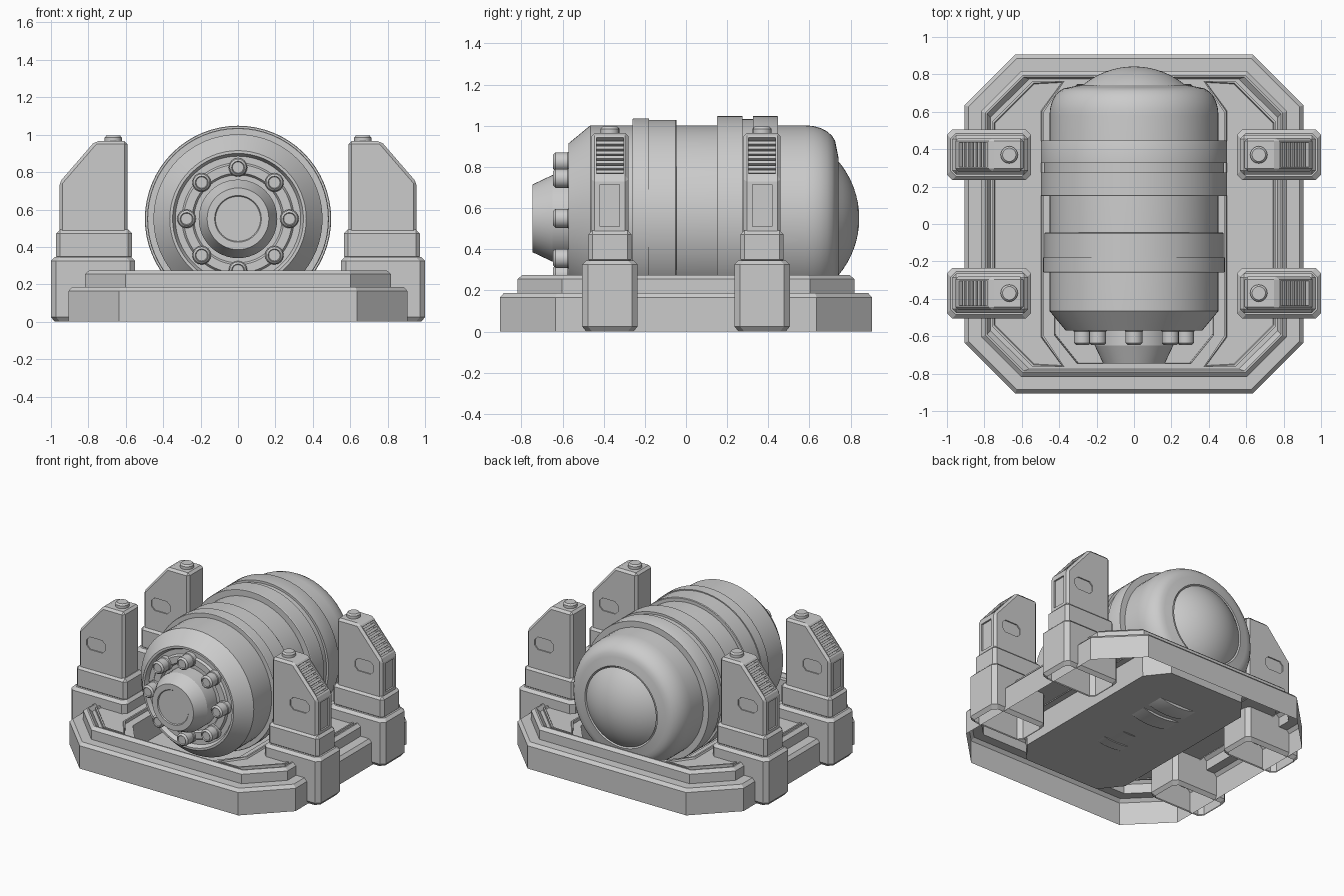
import bpy, bmesh, math
from mathutils import Vector, Matrix

if "Cube" in bpy.data.objects:
    bpy.data.objects.remove(bpy.data.objects["Cube"])


def make(name, bm, smooth=False):
    bmesh.ops.recalc_face_normals(bm, faces=bm.faces)
    me = bpy.data.meshes.new(name)
    bm.to_mesh(me)
    bm.free()
    ob = bpy.data.objects.new(name, me)
    bpy.context.collection.objects.link(ob)
    if smooth:
        bpy.ops.object.select_all(action='DESELECT')
        ob.select_set(True)
        bpy.context.view_layer.objects.active = ob
        bpy.ops.object.shade_smooth_by_angle(angle=math.radians(25))
    return ob


def bevel(ob, width):
    m = ob.modifiers.new("bevel", 'BEVEL')
    m.width, m.segments, m.limit_method = width, 1, 'ANGLE'


def mirror(ob, y=True):
    m = ob.modifiers.new("mirror", 'MIRROR')
    m.use_axis = (True, y, False)
    m.use_mirror_merge = False


def add_box(bm, lo, hi):
    lo, hi = Vector(lo), Vector(hi)
    mat = Matrix.Translation((lo + hi) / 2) @ Matrix.Diagonal((*(hi - lo), 1))
    bmesh.ops.create_cube(bm, size=1, matrix=mat)


def add_prism(bm, pts, y0, y1):
    """Extrude an x-z outline from y0 to y1."""
    f = bm.faces.new([bm.verts.new((x, y0, z)) for x, z in pts])
    r = bmesh.ops.extrude_face_region(bm, geom=[f])
    vs = [v for v in r['geom'] if isinstance(v, bmesh.types.BMVert)]
    bmesh.ops.translate(bm, verts=vs, vec=(0, y1 - y0, 0))
    bmesh.ops.recalc_face_normals(bm, faces=bm.faces)


def bridge(bm, rings):
    n = len(rings[0])
    for a, b in zip(rings, rings[1:]):
        for i in range(n):
            j = (i + 1) % n
            bm.faces.new(list(dict.fromkeys((a[i], a[j], b[j], b[i]))))


def lathe(bm, profile, n, centre=(0, 0)):
    """Revolve (y, r) points about an axis along y through centre (x, z)."""
    rings = []
    for y, r in profile:
        if r == 0:
            rings.append([bm.verts.new((centre[0], y, centre[1]))] * n)
        else:
            rings.append([bm.verts.new((centre[0] + r * math.cos(2 * math.pi * i / n), y,
                                        centre[1] + r * math.sin(2 * math.pi * i / n))) for i in range(n)])
    bridge(bm, rings)


def octagon(bm, hx, hy, cx, cy, z):
    q = [(hx, cy), (cx, hy), (-cx, hy), (-hx, cy), (-hx, -cy), (-cx, -hy), (cx, -hy), (hx, -cy)]
    return [bm.verts.new((x, y, z)) for x, y in q]


# Stepped octagonal base shell with a sunken cradle pit, open underneath
bm = bmesh.new()
steps = [(.905, .905, .635, .635, 0), (.905, .905, .635, .635, .165), (.885, .885, .627, .627, .187),
         (.818, .818, .602, .602, .187), (.818, .818, .602, .602, .255), (.795, .795, .595, .595, .275),
         (.785, .785, .59, .59, .275), (.768, .775, .56, .57, .248),
         (.425, .745, .305, .595, .248), (.42, .74, .30, .59, .075)]
rings = [octagon(bm, *s) for s in steps]
bridge(bm, rings)
bm.faces.new(rings[-1])
make("base_frame", bm)

# Side deck panels with a raised trim
bm = bmesh.new()
outline = [(.37, .765), (.54, .765), (.76, .545), (.76, -.545), (.54, -.765), (.37, -.765), (.48, -.6), (.48, .6)]
low, high = [[bm.verts.new((x, y, z)) for x, y in outline] for z in (.24, .27)]
bridge(bm, [low, high])
top = bm.faces.new(high)
bmesh.ops.recalc_face_normals(bm, faces=bm.faces)
if top.normal.z < 0:
    bmesh.ops.reverse_faces(bm, faces=bm.faces)
bmesh.ops.inset_region(bm, faces=[top], thickness=.012)
bmesh.ops.inset_region(bm, faces=[top], thickness=.006, depth=-.012)
mirror(make("deck_panel", bm), y=False)

# Tank body: recessed front plate, shoulder, cylinder, rounded rear
CZ = .55
profile = [(-.54, .19), (-.54, .235), (-.555, .245), (-.555, .29), (-.54, .30), (-.54, .335), (-.57, .35),
           (-.57, .365), (-.465, .452), (.58, .452)]
profile += [(.58 + .15 * math.sin(t), .35 + .102 * math.cos(t)) for t in [math.pi / 12 * k for k in range(1, 7)]]
profile += [(.742, .29), (.725, .28), (.725, 0)]
bm = bmesh.new()
lathe(bm, profile, 64, (0, CZ))
make("tank_body", bm, True)

# Rear dome
R, c = .43, .412
a0 = math.asin(.28 / R)
bm = bmesh.new()
lathe(bm, [(c + R * math.cos(a0 * (1 - k / 8)), R * math.sin(a0 * (1 - k / 8)) if k < 8 else 0)
           for k in range(9)], 64, (0, CZ))
make("tank_dome", bm, True)

# Bands around the tank
bm = bmesh.new()
lathe(bm, [(-.26, .44), (-.26, .483), (-.255, .486), (-.18, .486), (-.18, .479), (-.05, .479), (-.045, .475),
           (-.045, .44)], 64, (0, CZ))
lathe(bm, [(.15, .44), (.15, .495), (.155, .498), (.275, .498), (.275, .482), (.325, .482), (.325, .498),
           (.44, .498), (.447, .495), (.447, .44)], 64, (0, CZ))
make("tank_bands", bm, True)

# Front nozzle
bm = bmesh.new()
lathe(bm, [(-.53, .21), (-.65, .21), (-.745, .165), (-.745, .125), (-.738, .12), (-.738, 0)], 48, (0, CZ))
bpy.context.view_layer.update()
make("front_nozzle", bm, True)

# Ring of bolts round the nozzle
bm = bmesh.new()
for k in range(8):
    a = k * math.pi / 4
    lathe(bm, [(-.53, .05), (-.57, .05), (-.575, .046), (-.635, .046), (-.647, .034), (-.64, .03), (-.64, 0)], 16,
          (.275 * math.cos(a), CZ + .275 * math.sin(a)))
make("front_bolts", bm, True)

# Corner pillars: chamfered hollow foot, open underneath
Y = .37


def foot_ring(bm, inset, z):
    hx, hy = .225 - inset, .135 - inset
    ring = octagon(bm, hx, hy, hx - .028, hy - .028, z)
    bmesh.ops.translate(bm, verts=ring, vec=(.775, Y, 0))
    return ring


bm = bmesh.new()
rings = [foot_ring(bm, i, z) for i, z in ((.02, 0), (0, .025), (0, .325), (.02, .345))]
bridge(bm, rings)
bm.faces.new(rings[-1])
mirror(make("pillar_foot", bm))

# Pillar collar
bm = bmesh.new()
add_box(bm, (.567, Y - .105, .33), (.972, Y + .105, .492))
collar = make("pillar_collar", bm)
bevel(collar, .02)
mirror(collar)

# Pillar upright with sloped outer shoulder
bm = bmesh.new()
add_prism(bm, [(.592, .45), (.955, .45), (.955, .745), (.765, .965), (.592, .965)], Y - .09, Y + .09)
upright = make("pillar_upright", bm)
bevel(upright, .016)

# Cutter: vent opening, side slots and outer groove
slope = Vector((-.19, 0, .22)).normalized()
normal = Vector((slope.z, 0, -slope.x))
frame = Matrix((slope, (0, 1, 0), normal)).transposed().to_4x4()
frame.translation = Vector((.86, Y, .855))
bm = bmesh.new()
bmesh.ops.create_cube(bm, size=1, matrix=frame @ Matrix.Diagonal((.232, .132, .08, 1)))
slot = [(.74, .655), (.765, .63), (.865, .63), (.89, .655), (.89, .695), (.865, .72), (.765, .72), (.74, .695)]
for s in (-1, 1):
    add_prism(bm, slot, Y + s * .082, Y + s * .12)
add_box(bm, (.943, Y - .048, .51), (1.0, Y + .048, .715))
bmesh.ops.recalc_face_normals(bm, faces=bm.faces)
cutter = make("upright_cutter", bm)
cutter.hide_render = True
cutter.display_type = 'WIRE'
m = upright.modifiers.new("cut", 'BOOLEAN')
m.object, m.operation, m.solver = cutter, 'DIFFERENCE', 'EXACT'
mirror(upright)

# Vent slats set back inside the opening
bm = bmesh.new()
for k in range(7):
    off = Matrix.Translation(((k - 3) * .031, 0, -.027))
    bmesh.ops.create_cube(bm, size=1, matrix=frame @ off @ Matrix.Diagonal((.019, .132, .03, 1)))
mirror(make("vent_slats", bm))

# Pillar top studs
bm = bmesh.new()
lathe(bm, [(.95, .046), (.985, .046), (.996, .036), (.996, 0)], 20)
bmesh.ops.transform(bm, matrix=Matrix.Translation((.667, Y, 0)) @ Matrix.Rotation(math.pi / 2, 4, 'X'),
                    verts=bm.verts)
mirror(make("pillar_stud", bm, True))
